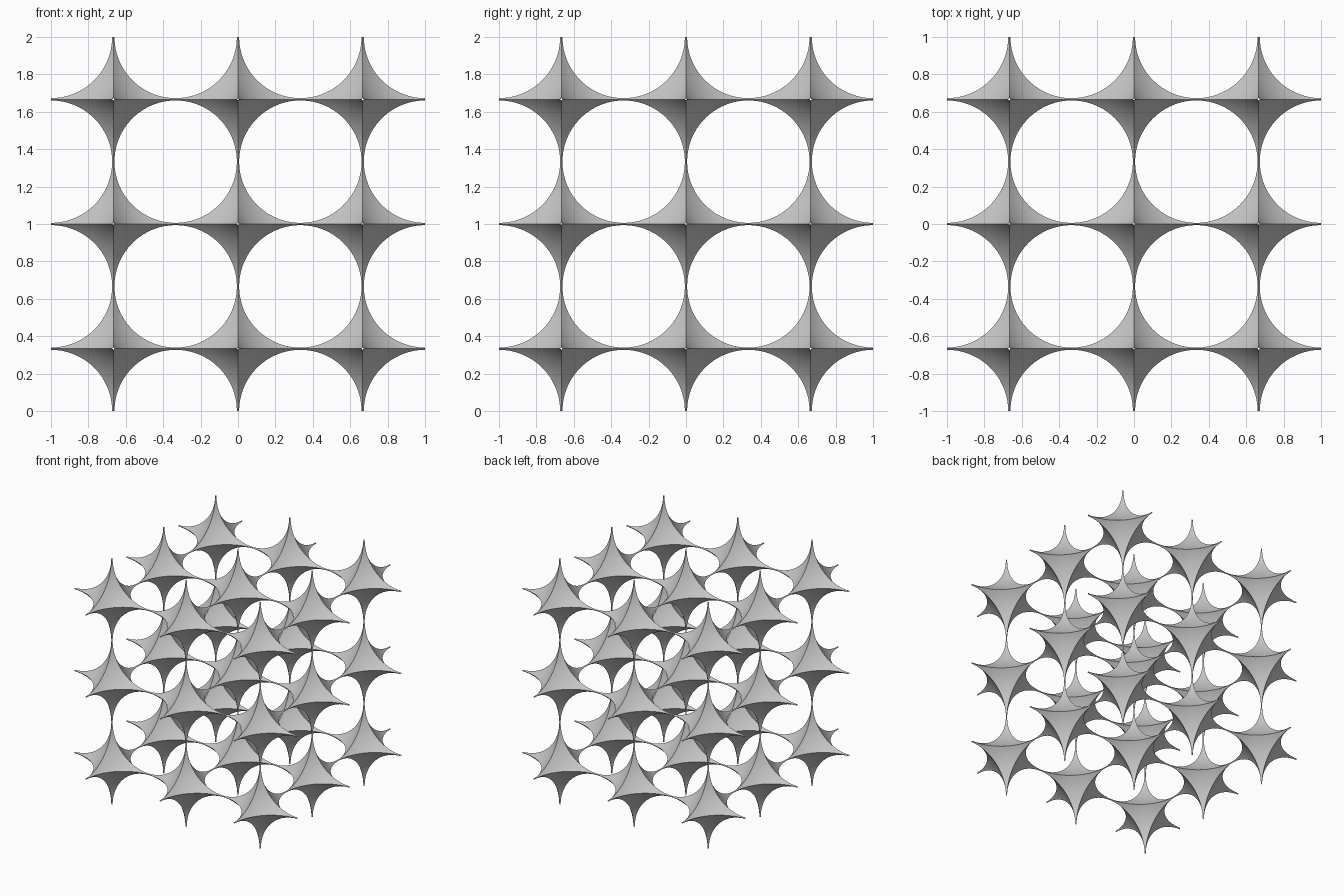
import bpy, bmesh
from math import sqrt
from mathutils import Matrix, Vector

cube = bpy.data.objects.get("Cube")
if cube:
    bpy.data.objects.remove(cube, do_unlink=True)

HALF = 1 / 3        # half the cell size
GAP = 0.006         # half-width of the open tips
RADIUS = sqrt((HALF - GAP) ** 2 + HALF ** 2)

grey = bpy.data.materials.new("light_grey")
grey.use_nodes = True
grey.diffuse_color = (0.57, 0.57, 0.57, 1)
grey.node_tree.nodes["Principled BSDF"].inputs["Base Color"].default_value = grey.diffuse_color


def cut(bm, point, normal):
    """Slice the mesh and drop what lies on the normal's side."""
    geom = bm.verts[:] + bm.edges[:] + bm.faces[:]
    bmesh.ops.bisect_plane(bm, geom=geom, dist=1e-5, plane_co=point,
                           plane_no=normal, clear_outer=True)


def star_mesh():
    """A cell hollowed by a sphere at each corner, leaving a six-pointed star."""
    bm = bmesh.new()
    corner = Vector((HALF, HALF, HALF))
    bmesh.ops.create_uvsphere(bm, u_segments=128, v_segments=64, radius=RADIUS,
                              matrix=Matrix.Translation(corner))
    # Keep the part of the corner sphere inside one octant of the cell
    axes = [Vector(row) for row in Matrix.Identity(3)]
    for axis in axes:
        cut(bm, Vector((0, 0, 0)), -axis)
        cut(bm, corner, axis)
    # Mirror the octant into a whole star
    for name in "XYZ":
        geom = bm.verts[:] + bm.edges[:] + bm.faces[:]
        bmesh.ops.mirror(bm, geom=geom, axis=name, merge_dist=1e-5)
    bmesh.ops.remove_doubles(bm, verts=bm.verts[:], dist=1e-5)
    # Concave faces look back towards their sphere centre
    for face in bm.faces:
        face.normal_update()
        mid = face.calc_center_median()
        centre = Vector([HALF if c > 0 else -HALF for c in mid])
        if face.normal.dot(centre - mid) < 0:
            face.normal_flip()
        face.smooth = True
    # Crisp ridges where the octants meet
    for edge in bm.edges:
        if len(edge.link_faces) == 2 and edge.calc_face_angle() > 0.6:
            edge.smooth = False
    mesh = bpy.data.meshes.new("star")
    bm.to_mesh(mesh)
    bm.free()
    mesh.materials.append(grey)
    return mesh


# Three by three by three lattice of stars touching at their tips
star = star_mesh()
for i in range(3):
    for j in range(3):
        for k in range(3):
            ob = bpy.data.objects.new(f"star_{i + 1}_{j + 1}_{k + 1}", star)
            ob.location = Vector((i - 1, j - 1, k + 0.5)) * 2 * HALF
            bpy.context.collection.objects.link(ob)
